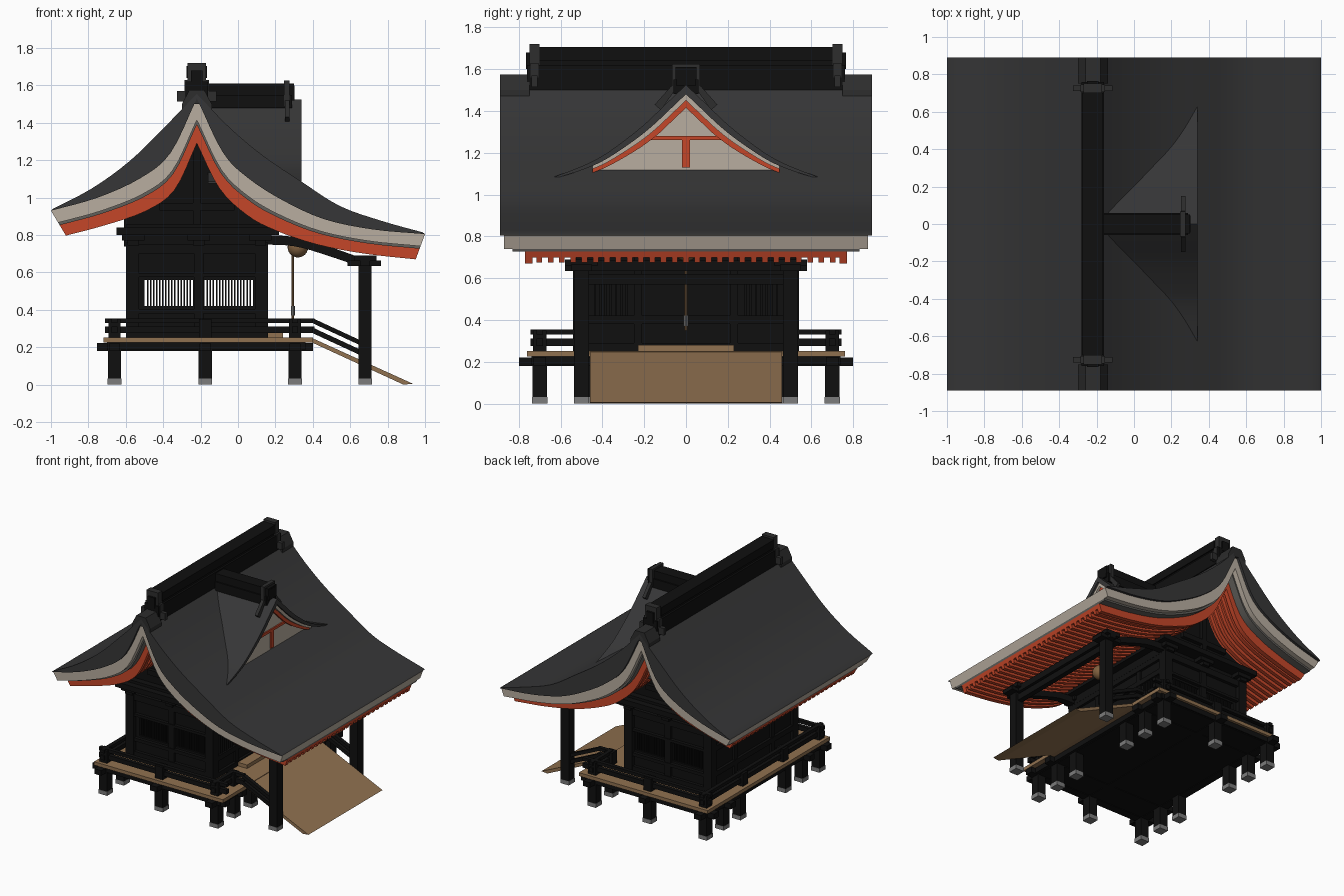
import bpy, bmesh, math
from mathutils import Vector

if "Cube" in bpy.data.objects:
    bpy.data.objects.remove(bpy.data.objects["Cube"])


def material(name, r, g, b):
    m = bpy.data.materials.new(name)
    m.diffuse_color = (r, g, b, 1)
    m.use_nodes = True
    m.node_tree.nodes["Principled BSDF"].inputs["Base Color"].default_value = m.diffuse_color
    return m


BLACK = material("black_lacquer", .005, .005, .005)
ROOF = material("roof_charcoal", .037, .037, .038)
TILE = material("ridge_end_grey", .026, .026, .026)
BEIGE = material("eave_beige", .48, .42, .35)
GREY = material("eave_grey", .12, .115, .105)
RED = material("vermilion", .56, .062, .022)
WOOD = material("deck_wood", .28, .165, .08)
STONE = material("stone", .2, .2, .2)
BELL = material("bell_bronze", .22, .12, .05)


def finish(name, bm, mat, smooth=False):
    bmesh.ops.recalc_face_normals(bm, faces=bm.faces[:])
    me = bpy.data.meshes.new(name)
    bm.to_mesh(me)
    bm.free()
    me.materials.append(mat)
    ob = bpy.data.objects.new(name, me)
    bpy.context.collection.objects.link(ob)
    if smooth:
        bpy.ops.object.select_all(action='DESELECT')
        ob.select_set(True)
        bpy.context.view_layer.objects.active = ob
        bpy.ops.object.shade_smooth_by_angle(angle=math.radians(30))
    return ob


def boxes(name, mat, items, mirror=False):
    """Boxes (x0, x1, y0, y1, z0, z1), optionally mirrored across y = 0."""
    bm = bmesh.new()
    if mirror:
        items = list(items) + [(a, b, -d, -c, e, f) for a, b, c, d, e, f in items]
    for x0, x1, y0, y1, z0, z1 in items:
        vs = bmesh.ops.create_cube(bm, size=1)["verts"]
        for v in vs:
            v.co = ((x0 + x1) / 2 + v.co.x * (x1 - x0), (y0 + y1) / 2 + v.co.y * (y1 - y0),
                    (z0 + z1) / 2 + v.co.z * (z1 - z0))
    return finish(name, bm, mat)


def slabs(name, mat, up, lo, spans, axis='y', smooth=False):
    """Solid strips between two profile curves, extruded over each span."""
    bm = bmesh.new()
    for a, b in spans:
        rows = []
        for (u, z), (u2, z2) in zip(up, lo):
            ring = [(u, z, a), (u, z, b), (u2, z2, b), (u2, z2, a)]
            rows.append([bm.verts.new((p, s, q) if axis == 'y' else (s, p, q)) for p, q, s in ring])
        for r, t in zip(rows, rows[1:]):
            for i in range(4):
                bm.faces.new((r[i], r[(i + 1) % 4], t[(i + 1) % 4], t[i]))
        bm.faces.new(rows[0])
        bm.faces.new(rows[-1][::-1])
    return finish(name, bm, mat, smooth)


def both(a, b):
    return [(a, b), (-b, -a)]


def smooth_curve(pts, n=4):
    p = [Vector(q) for q in pts]
    p = [2 * p[0] - p[1]] + p + [2 * p[-1] - p[-2]]
    out = []
    for i in range(1, len(p) - 2):
        a, b, c, d = p[i - 1:i + 3]
        for k in range(n):
            t = k / n
            out.append(.5 * (2 * b + (c - a) * t + (2 * a - 5 * b + 4 * c - d) * t * t
                             + (3 * b - a - 3 * c + d) * t ** 3))
    return out + [p[-2]]


def two_slopes(left, right):
    return smooth_curve(left) + smooth_curve([left[-1]] + right)[1:]


def mix(a, b, t):
    return [p.lerp(q, t) for p, q in zip(a, b)]


# Main roof profiles: top surface, verge line, underside
top = two_slopes([(-.99, .94), (-.78, 1.05), (-.58, 1.195), (-.4, 1.37), (-.22, 1.555)],
                 [(-.04, 1.37), (.14, 1.22), (.34, 1.085), (.545, .955), (.77, .875), (.985, .815)])
verge = two_slopes([(-1, .93), (-.75, 1.0), (-.52, 1.105), (-.36, 1.24), (-.22, 1.53)],
                   [(-.08, 1.24), (.06, 1.1), (.24, .985), (.46, .885), (.72, .83), (1, .805)])
under = two_slopes([(-.92, .797), (-.72, .85), (-.5, .925), (-.34, 1.04), (-.22, 1.29)],
                   [(-.1, 1.05), (.05, .905), (.2, .825), (.42, .75), (.68, .7), (.95, .67)])
f = lambda t: mix(verge, under, t)
slabs("roof_skin", ROOF, top, verge, [(-.89, .89)], smooth=True)
slabs("eave_band", BEIGE, verge, f(.48), [(-.87, .87)], smooth=True)
slabs("eave_shadow_band", GREY, f(.48), f(.58), [(-.83, .83)], smooth=True)
slabs("soffit", RED, f(.58), f(.78), [(-.76, .76)], smooth=True)
slabs("bargeboards", RED, f(.58), under, both(.735, .77), smooth=True)
slabs("rafters", RED, f(.77), f(.97), [(i * .054 - .0135, i * .054 + .0135) for i in range(-13, 14)], smooth=True)

# Black gable filling under the roof
gable = [p for p in f(.9) if -.62 < p.x < .2]
slabs("gable_wall", BLACK, gable, [(p.x, .74) for p in gable], [(-.5, .5)])
boxes("gable_struts", BLACK, [(-.24, -.2, .5, .53, .84, 1.28), (-.42, -.02, .5, .53, .93, .97)], True)

# Main ridge with end ornaments
boxes("main_ridge", BLACK, [(-.28, -.16, -.76, .76, 1.5, 1.62), (-.265, -.175, -.7, .7, 1.62, 1.64),
                            (-.275, -.165, -.7, .7, 1.64, 1.705)])
boxes("ridge_ends", TILE, [(-.27, -.17, .7, .75, 1.6, 1.72), (-.285, -.155, .705, .745, 1.56, 1.63),
                           (-.325, -.115, .71, .74, 1.515, 1.57)], True)
slabs("ridge_end_caps", TILE, [(-.3, 1.5), (-.26, 1.575), (-.18, 1.575), (-.14, 1.5)],
      [(-.3, 1.46), (-.26, 1.5), (-.18, 1.5), (-.14, 1.46)], both(.75, .89))
boxes("ridge_end_faces", BLACK, [(-.25, -.19, .75, .765, 1.6, 1.68)], True)

# Dormer gable on the right slope
half = [(.63, 1.085), (.5, 1.135), (.4, 1.185), (.3, 1.255), (.2, 1.335), (.1, 1.43), (0, 1.525)]
dtop = two_slopes([(-y, z) for y, z in half], half[-2::-1])
low = lambda d: [(p.x, p.y - d * min(1, .2 + (.63 - abs(p.x)) * 1.6)) for p in dtop]
slabs("dormer_roof", ROOF, dtop, low(.045), [(-.16, .34)], 'x', True)
mid = [i for i, p in enumerate(dtop) if abs(p.x) < .46]
pick = lambda c: [c[i] for i in mid]
slabs("dormer_verge", BEIGE, pick(low(.045)), pick(low(.075)), [(.2, .325)], 'x', True)
slabs("dormer_bargeboard", RED, pick(low(.075)), pick(low(.11)), [(.2, .308)], 'x', True)
slabs("dormer_panel", BEIGE, pick(low(.06)), [(p[0], 1.08) for p in pick(low(.06))], [(.2, .29)], 'x')
boxes("dormer_frame", RED, [(.28, .3, -.018, .018, 1.13, 1.28), (.28, .3, -.2, .2, 1.26, 1.28)])
boxes("dormer_ridge", BLACK, [(-.2, .29, -.06, .06, 1.48, 1.55), (-.2, .3, -.05, .05, 1.55, 1.61)])
boxes("dormer_ridge_end", TILE, [(.245, .275, -.068, .068, 1.49, 1.625)])
skirt = [(-.15, 1.43), (-.07, 1.52), (.07, 1.52), (.15, 1.43)]
slabs("dormer_ridge_skirt", TILE, skirt, [(y * .8, z - .025) for y, z in skirt], [(.25, .275)], 'x')
boxes("dormer_ridge_face", BLACK, [(.29, .302, -.045, .045, 1.52, 1.6)])

# Hall walls, with see-through lattice windows on the two long sides
wall = [(-.58, -.5, .48, .51, .25, .75), (-.24, -.18, .48, .51, .25, .75), (.08, .14, .48, .51, .25, .75),
        (-.5, .08, .48, .51, .25, .42), (-.5, .08, .48, .51, .56, .75)]
for x0 in (-.5, -.18):
    wall += [(x0 + i * .0163 - .004, x0 + i * .0163 + .004, .487, .503, .41, .57) for i in range(1, 16)]
boxes("long_walls", BLACK, wall, True)
boxes("short_walls", BLACK, [(-.58, -.55, -.5, .5, .25, .75), (.11, .14, -.5, .5, .25, .75)])
posts = [(-.6, -.53, .47, .54, .25, .76), (.09, .16, .47, .54, .25, .76), (-.235, -.185, .49, .53, .25, .76)]
beams = [(-.6, .16, .5, .535, z, z + h) for z, h in ((.25, .05), (.38, .025), (.575, .02), (.7, .05))]
boxes("hall_posts_and_rails", BLACK, posts + beams, True)
boxes("end_wall_rails", BLACK, [(x, x + .035, -.52, .52, z, z + .04)
                                for x in (-.6, .125) for z in (.25, .38, .58, .7)])
boxes("end_wall_battens", BLACK, [(x, x + .03, y, y + .04, .25, .75) for x in (-.595, .125) for y in (.21,)], True)
boxes("end_lattice", BLACK, [(.14, .15, .28 + i * .025, .29 + i * .025, .42, .58) for i in range(7)], True)
boxes("door_sill", WOOD, [(.1, .24, -.23, .23, .25, .28)])

# Stepped brackets under the eaves
steps = [(x - .06, x + .06, .45, .57, .77, .8) for x in (-.56, -.21, .12)]
steps += [(x - .03, x + .03, .45, .56, .745, .78) for x in (-.56, -.21, .12)]
boxes("brackets", BLACK, steps, True)
boxes("bracket_beams", BLACK, [(-.65, .22, -.6, .6, .8, .84), (-.6, .16, -.55, .55, .83, .86)])

# Deck, floor frame and ramp
boxes("deck", WOOD, [(-.72, .4, -.76, .76, .225, .252)])
boxes("floor_frame", BLACK, [(-.7, .36, -.74, .74, .185, .226)])
boxes("floor_beams", BLACK, [(-.755, .4, .67, .73, .18, .222), (-.755, .4, .46, .52, .18, .222)], True)
boxes("floor_cross_beams", BLACK, [(x - .03, x + .03, -.8, .8, .18, .22) for x in (-.66, -.175, .305)])
slabs("ramp", WOOD, [(.39, .252), (.935, .005)], [(.39, .228), (.885, 0)], [(-.46, .46)])

# Stilts on stone feet
spots = [(x, y) for x in (-.66, .305) for y in (.7, .49, .28)] + [(-.175, .7)]
boxes("stilts", BLACK, [(x - .035, x + .035, y - .035, y + .035, .03, .2) for x, y in spots], True)
boxes("stone_feet", STONE, [(x - .037, x + .037, y - .037, y + .037, 0, .032) for x, y in spots + [(.68, .5)]], True)

# Railings around the deck and down the ramp
rails, stubs = [], []
for z, h in ((.33, .025), (.275, .035)):
    rails += [(-.71, .4, .685, .715, z, z + h), (-.675, -.645, 0, .745, z, z + h), (.29, .32, .49, .745, z, z + h),
              (.3, .41, .485, .515, z, z + h)]
for x, y in [(-.66, .7), (-.175, .7), (.305, .7), (.305, .5), (-.66, .25)]:
    stubs.append((x - .033, x + .033, y - .033, y + .033, .25, .35))
boxes("deck_railings", BLACK, rails + stubs, True)
for n, z, h in (("upper", .355, .027), ("lower", .305, .03)):
    slabs(n + "_ramp_rails", BLACK, [(.4, z), (.67, z - .125)], [(.4, z - h), (.67, z - .125 - h)], both(.485, .515))

# Porch posts, capitals, cross beam and curved ties
boxes("porch_posts", BLACK, [(.645, .715, .465, .535, .03, .64), (.585, .765, .45, .55, .635, .665),
                             (.62, .74, .42, .58, .66, .69)], True)
boxes("porch_beam", BLACK, [(.655, .705, -.58, .58, .635, .685), (.66, .7, -.5, .5, .57, .62)])
tie = smooth_curve([(.12, .8), (.3, .79), (.48, .74), (.68, .67)])
slabs("porch_ties", BLACK, tie, [(p.x, p.y - .05) for p in tie], both(.475, .525), smooth=True)

# Bell and rope
bm = bmesh.new()
bmesh.ops.create_uvsphere(bm, u_segments=20, v_segments=12, radius=.055)
bmesh.ops.translate(bm, verts=bm.verts[:], vec=(.32, 0, .735))
finish("bell", bm, BELL, True)
for n, m, r, z0, z1 in (("bell_rope", BELL, .008, .35, .72), ("rope_grip", STONE, .011, .37, .42)):
    bm = bmesh.new()
    bmesh.ops.create_cone(bm, segments=10, radius1=r, radius2=r, depth=z1 - z0, cap_ends=True)
    bmesh.ops.translate(bm, verts=bm.verts[:], vec=(.293, 0, (z0 + z1) / 2))
    finish(n, bm, m, True)
